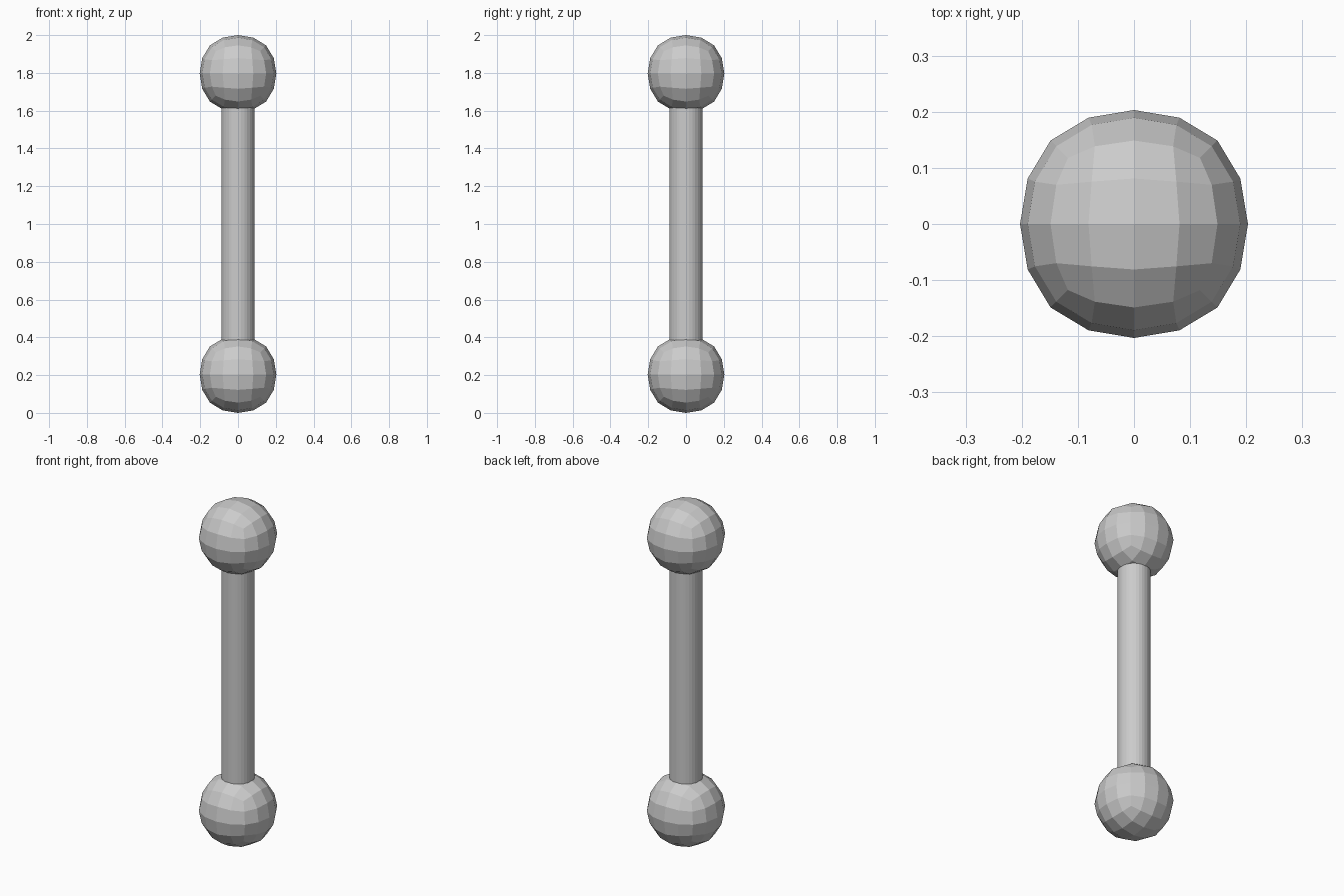
import bpy

cube = bpy.data.objects.get("Cube")
if cube:
    bpy.data.objects.remove(cube, do_unlink=True)

# Single metal colour
metal = bpy.data.materials.new("grey_metal")
metal.use_nodes = True
GREY = (0.6, 0.6, 0.6, 1.0)
metal.diffuse_color = GREY
metal.node_tree.nodes["Principled BSDF"].inputs["Base Color"].default_value = GREY

BALL_RADIUS = 0.203
BAR_RADIUS = 0.088
HEIGHT = 2.0
CAGE_TO_BALL = 0.878  # how far two subdivisions pull a cube face inward


def finish(name):
    obj = bpy.context.object
    obj.name = obj.data.name = name
    obj.data.materials.append(metal)
    bpy.ops.object.shade_flat()
    return obj


# End balls: cubes rounded by subdivision, left faceted
def add_ball(name, z):
    bpy.ops.mesh.primitive_cube_add(size=2 * BALL_RADIUS / CAGE_TO_BALL, location=(0, 0, z))
    ball = finish(name)
    rounding = ball.modifiers.new("rounding", 'SUBSURF')
    rounding.levels = rounding.render_levels = 2
    rounding.use_limit_surface = False


add_ball("bottom_ball", BALL_RADIUS)
add_ball("top_ball", HEIGHT - BALL_RADIUS)

# Bar running between the ball centres
bpy.ops.mesh.primitive_cylinder_add(vertices=32, radius=BAR_RADIUS,
                                    depth=HEIGHT - 2 * BALL_RADIUS,
                                    location=(0, 0, HEIGHT / 2))
finish("bar")
